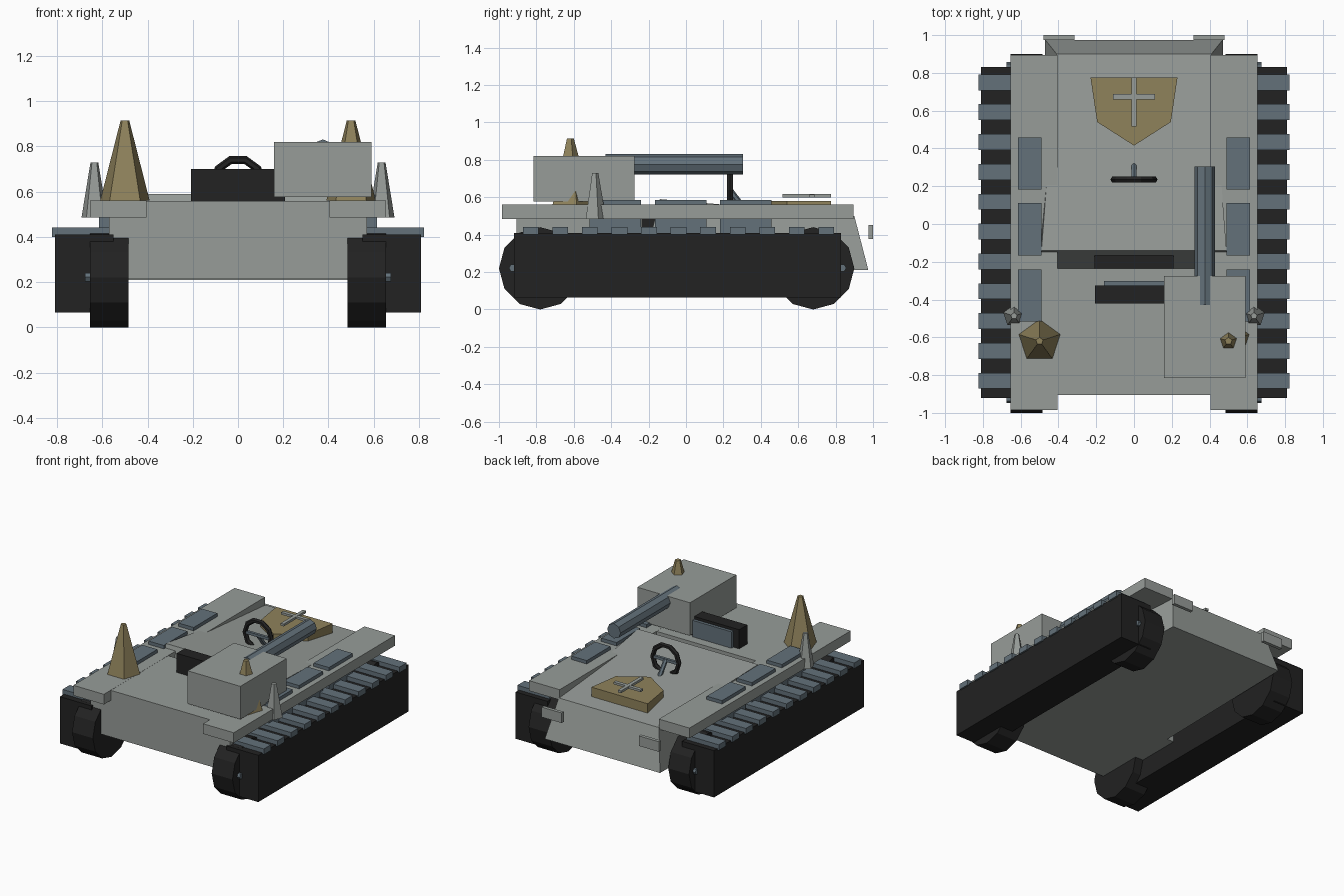
import bpy, bmesh, math
from mathutils import Matrix, Vector

if "Cube" in bpy.data.objects:
    bpy.data.objects.remove(bpy.data.objects["Cube"])


def material(name, rgb):
    m = bpy.data.materials.new(name)
    m.diffuse_color = (*rgb, 1)
    m.use_nodes = True
    m.node_tree.nodes["Principled BSDF"].inputs["Base Color"].default_value = m.diffuse_color
    return m


GREY = material("armour grey", (0.31, 0.335, 0.318))
BLUE = material("steel blue", (0.125, 0.165, 0.195))
GOLD = material("dull gold", (0.275, 0.223, 0.105))
BLACK = material("rubber black", (0.016, 0.016, 0.016))


def finish(name, bm, mat):
    bmesh.ops.recalc_face_normals(bm, faces=bm.faces)
    me = bpy.data.meshes.new(name)
    bm.to_mesh(me)
    bm.free()
    me.materials.append(mat)
    ob = bpy.data.objects.new(name, me)
    bpy.context.collection.objects.link(ob)
    return ob


def box(name, x, y, z, mat):
    bm = bmesh.new()
    bmesh.ops.create_cube(bm, size=1)
    for v in bm.verts:
        v.co = [r[0] + (c + 0.5) * (r[1] - r[0]) for c, r in zip(v.co, (x, y, z))]
    return finish(name, bm, mat)


def cone(name, start, end, r1, r2, sides, mat, spin=0):
    """Cylinder or cone from start to end."""
    a, b = Vector(start), Vector(end)
    bm = bmesh.new()
    bmesh.ops.create_cone(bm, cap_ends=True, segments=sides, radius1=r1, radius2=r2,
                          depth=(b - a).length)
    rot = Vector((0, 0, 1)).rotation_difference(b - a).to_matrix().to_4x4()
    bmesh.ops.transform(bm, verts=bm.verts, matrix=Matrix.Translation((a + b) / 2)
                        @ rot @ Matrix.Rotation(spin, 4, 'Z'))
    return finish(name, bm, mat)


def prism(name, rings, mat):
    """Solid between two matching outlines."""
    bm = bmesh.new()
    a, b = [[bm.verts.new(p) for p in ring] for ring in rings]
    bm.faces.new(a)
    bm.faces.new(b[::-1])
    for i in range(len(a)):
        j = (i + 1) % len(a)
        bm.faces.new((a[i], b[i], b[j], a[j]))
    return finish(name, bm, mat)


# Hull: front block, and rear block with a sloping deck and tapered tail
box("front_hull", (-0.57, 0.57), (-0.905, -0.235), (0.215, 0.559), GREY)
side = [(0.49, -0.14, 0.59), (0.41, 0.9, 0.50), (0.47, 0.975, 0.21), (0.49, -0.235, 0.21)]
prism("rear_hull", [[(s * x, y, z) for x, y, z in side] for s in (-1, 1)], GREY)

for s, label in ((-1, "left"), (1, "right")):
    def span(a, b):
        return sorted((s * a, s * b))

    # Fender and its raised hatch blocks
    box(f"{label}_fender", span(0.405, 0.655), (-0.985, 0.895), (0.485, 0.56), GREY)
    for i, y in enumerate((0.32, -0.028, -0.378)):
        box(f"{label}_hatch_{i + 1}", span(0.49, 0.615), (y - 0.138, y + 0.138),
            (0.41, 0.585), BLUE)
    # Track with cleats
    box(f"{label}_track", span(0.55, 0.81), (-0.92, 0.83), (0.065, 0.41), BLACK)
    for i in range(11):
        y = 0.75 - 0.158 * i
        box(f"{label}_cleat_{i + 1}", span(0.56, 0.822), (y - 0.042, y + 0.042),
            (0.40, 0.442), BLUE)
    # Wheels and hub pins
    for end, y, pin in (("front", -0.78, -0.925), ("rear", 0.68, 0.835)):
        cone(f"{label}_{end}_wheel", (s * 0.485, y, 0.22), (s * 0.655, y, 0.22),
             0.22, 0.22, 12, BLACK)
        cone(f"{label}_{end}_hub_pin", (s * 0.60, pin, 0.222), (s * 0.676, pin, 0.222),
             0.022, 0.022, 6, BLUE)
    # Rear lamps
    box(f"{label}_rear_lamp", span(0.315, 0.478), (0.975, 1.0), (0.378, 0.452), GREY)
    # Spikes
    cone(f"{label}_large_spike", (s * 0.5, -0.62, 0.56), (s * 0.5, -0.62, 0.915),
         0.115, 0.02, 5, GOLD)
    cone(f"{label}_small_spike", (s * 0.635, -0.487, 0.485), (s * 0.635, -0.487, 0.73),
         0.06, 0.018, 5, GREY)

# Turret and gun
box("turret", (0.16, 0.59), (-0.815, -0.275), (0.577, 0.82), GREY)
cone("gun_barrel", (0.375, -0.43, 0.776), (0.375, 0.305, 0.776), 0.055, 0.055, 8, BLUE)

# Seat
box("seat_cushion", (-0.21, 0.21), (-0.40, -0.16), (0.41, 0.485), BLACK)
box("seat_back", (-0.207, 0.207), (-0.42, -0.325), (0.5, 0.70), BLACK)
box("seat_pad", (-0.16, 0.16), (-0.325, -0.303), (0.55, 0.68), BLUE)

# Steering wheel: upright ring, ten segments round and six across
bm = bmesh.new()
N, M = 10, 6
grid = [[None] * M for _ in range(N)]
for i in range(N):
    a = math.tau * (i + 0.5) / N + math.pi / 2
    for j in range(M):
        b = math.tau * j / M
        r = 0.107 + 0.018 * math.cos(b)
        grid[i][j] = bm.verts.new((r * math.cos(a), 0.235 + 0.018 * math.sin(b),
                                   0.638 + r * math.sin(a)))
for i in range(N):
    for j in range(M):
        k, l = (i + 1) % N, (j + 1) % M
        bm.faces.new((grid[i][j], grid[k][j], grid[k][l], grid[i][l]))
finish("steering_wheel", bm, BLACK)
box("steering_spoke", (-0.1, 0.1), (0.225, 0.245), (0.628, 0.648), BLUE)
cone("steering_column", (0, 0.235, 0.638), (0, 0.31, 0.54), 0.016, 0.016, 6, BLUE)

# Shield plate with a raised cross on the rear deck
outline = [(-0.23, 0.775), (0.23, 0.775), (0.195, 0.54), (0, 0.415), (-0.195, 0.54)]
prism("shield", [[(x, y, z) for x, y in outline] for z in (0.50, 0.58)], GOLD)
box("cross_upright", (-0.013, 0.013), (0.515, 0.775), (0.60, 0.617), GREY)
box("cross_bar", (-0.11, 0.11), (0.66, 0.687), (0.60, 0.616), GREY)
